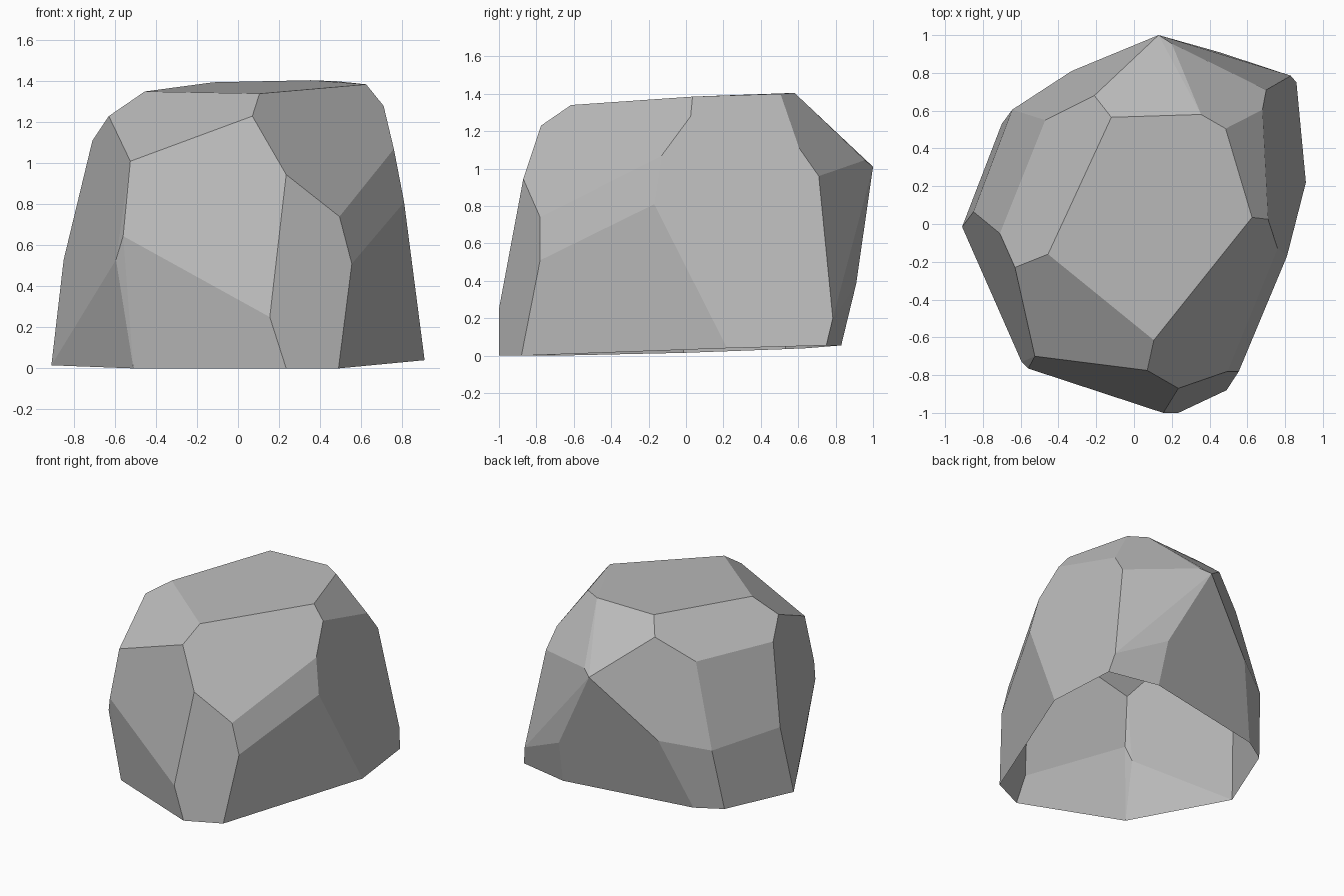
import bpy
import bmesh
import math

default_cube = bpy.data.objects.get("Cube")
if default_cube:
    bpy.data.objects.remove(default_cube, do_unlink=True)

# Corner points of the boulder, in hundredths of a unit, grouped by height
ground_rim = [
    (49, -88, 0), (91, 22, 4), (86, 75, 5.5), (47, 83, 5.5),
    (-51.5, 64.5, 4), (-70, 53, 3.5), (-91, -1.5, 1.5), (-51, -70, 0), (23.5, -100, 0),
]
lower_flanks = [
    (15.5, -100, 25), (55.5, -78, 51), (83, 78.5, 20), (45, 91, 38.5), (-33, 81, 57),
    (-64.5, 60.5, 50), (-85, 6.5, 53), (-59.5, -73, 53), (-56, -76.5, 64.5),
]
upper_flanks = [
    (49.5, -78, 74), (81, -17, 81), (76, -13, 107), (70, 71, 96), (68, 60.5, 111),
    (20, 95.5, 104.5), (13, 100, 101), (-47, 55, 112), (-71, -5, 111),
    (-52.5, -70, 101), (23.5, -87, 94.5),
]
crown = [
    (7, -77.5, 123), (10.5, -61.5, 134), (62.5, 3.5, 138.5), (71, 2.5, 128),
    (48.5, 50.5, 140), (35.5, 58, 140.5), (-12, 56.5, 139.5), (-21, 68, 129),
    (-45.5, -16, 135), (-63, -23, 123),
]


def make_material(name, value):
    material = bpy.data.materials.new(name)
    material.use_nodes = True
    colour = (value, value, value, 1)
    material.diffuse_color = colour
    material.node_tree.nodes["Principled BSDF"].inputs["Base Color"].default_value = colour
    return material


def make_boulder(name, corner_groups, material):
    """Wrap a faceted shell around the corners and leave its underside open."""
    bm = bmesh.new()
    for group in corner_groups:
        for corner in group:
            bm.verts.new([coordinate / 100 for coordinate in corner])

    # Convex shell
    hull = bmesh.ops.convex_hull(bm, input=bm.verts[:])
    spare = set(hull["geom_interior"]) | set(hull["geom_unused"])
    spare_verts = [item for item in spare if isinstance(item, bmesh.types.BMVert)]
    bmesh.ops.delete(bm, geom=spare_verts, context="VERTS")
    bmesh.ops.recalc_face_normals(bm, faces=bm.faces[:])

    # Open underside
    underside = [face for face in bm.faces if face.normal.z < -0.9]
    bmesh.ops.delete(bm, geom=underside, context="FACES")

    # Join the triangles of each flat facet
    bmesh.ops.dissolve_limit(
        bm, angle_limit=math.radians(3), verts=bm.verts[:], edges=bm.edges[:]
    )
    for face in bm.faces:
        face.smooth = False

    mesh = bpy.data.meshes.new(name)
    bm.to_mesh(mesh)
    bm.free()
    mesh.materials.append(material)
    boulder = bpy.data.objects.new(name, mesh)
    bpy.context.collection.objects.link(boulder)
    return boulder


stone_grey = make_material("stone grey", 0.5)
make_boulder("boulder", [ground_rim, lower_flanks, upper_flanks, crown], stone_grey)
